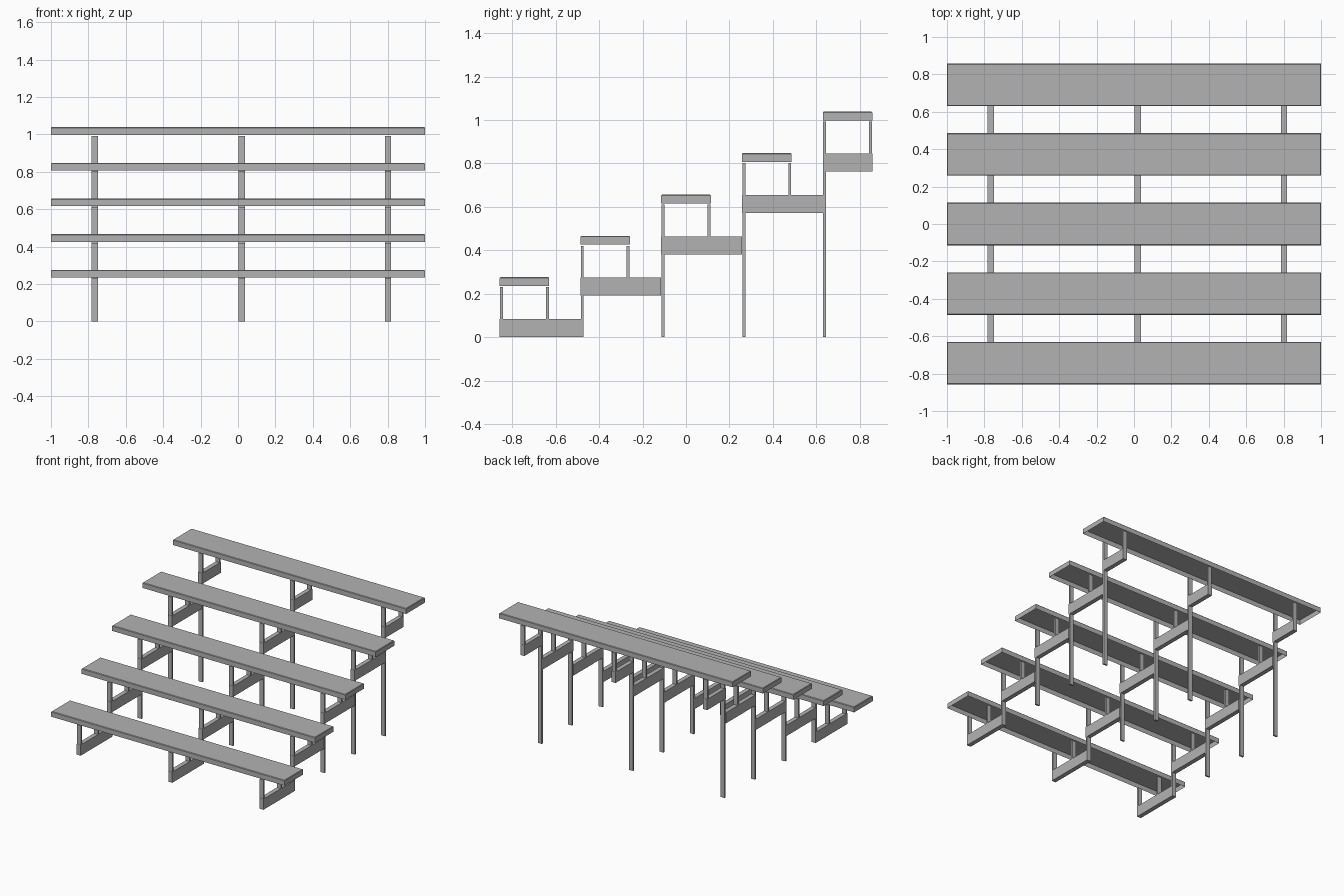
import bpy
import bmesh

if "Cube" in bpy.data.objects:
    bpy.data.objects.remove(bpy.data.objects["Cube"], do_unlink=True)

metal = bpy.data.materials.new("grey_metal")
metal.use_nodes = True
metal.diffuse_color = (0.45, 0.45, 0.45, 1)
metal.node_tree.nodes["Principled BSDF"].inputs["Base Color"].default_value = (0.45, 0.45, 0.45, 1)

ROWS = 5
PITCH, RISE = 0.372, 0.1906     # step from row to row
DEPTH = 0.228                   # seat depth
FRAMES = (-0.765, 0.02, 0.802)  # frame positions across the width
FRAME_W, POST_T = 0.034, 0.015


def box(name, x0, x1, y0, y1, z0, z1):
    bm = bmesh.new()
    bmesh.ops.create_cube(bm, size=1)
    for v in bm.verts:
        v.co.x = x1 if v.co.x > 0 else x0
        v.co.y = y1 if v.co.y > 0 else y0
        v.co.z = z1 if v.co.z > 0 else z0
    mesh = bpy.data.meshes.new(name)
    bm.to_mesh(mesh)
    bm.free()
    mesh.materials.append(metal)
    obj = bpy.data.objects.new(name, mesh)
    bpy.context.collection.objects.link(obj)
    return obj


def plank(name, y0, y1, z0, z1):
    """Seat pan with softened top edges, hollow underneath."""
    obj = box(name, -1, 1, y0, y1, z0, z1)
    bm = bmesh.new()
    bm.from_mesh(obj.data)
    rim = [e for e in bm.edges if all(v.co.z > z1 - 0.001 for v in e.verts)]
    bmesh.ops.bevel(bm, geom=rim, offset=0.004, segments=1, affect='EDGES')
    bm.normal_update()
    under = [f for f in bm.faces if f.normal.z < -0.9]
    bmesh.ops.inset_region(bm, faces=under, thickness=0.005)
    for v in under[0].verts:
        v.co.z = z1 - 0.006
    bm.to_mesh(obj.data)
    bm.free()


for row in range(ROWS):
    front = -0.858 + row * PITCH
    back = front + DEPTH
    base = row * RISE
    top = base + 0.23
    last = row == ROWS - 1
    plank(f"seat_{row + 1}", front, back, base + 0.235, base + 0.276)

    for i, x in enumerate(FRAMES):
        tag = f"{row + 1}_{i + 1}"
        x0, x1 = x - FRAME_W / 2, x + FRAME_W / 2
        # Beam runs back to the next row's front post
        end = back if last else front + PITCH
        if row == 0:
            end += POST_T
        box(f"beam_{tag}", x0, x1, front, end, base, base + 0.083)
        # Front posts reach the ground; short rear posts stand on the beam
        foot = 0.083 if row == 0 else 0
        box(f"front_post_{tag}", x0, x1, front + 0.002, front + POST_T, foot, top)
        box(f"rear_post_{tag}", x0, x1, back - POST_T, back - 0.002, base + 0.083, top)
